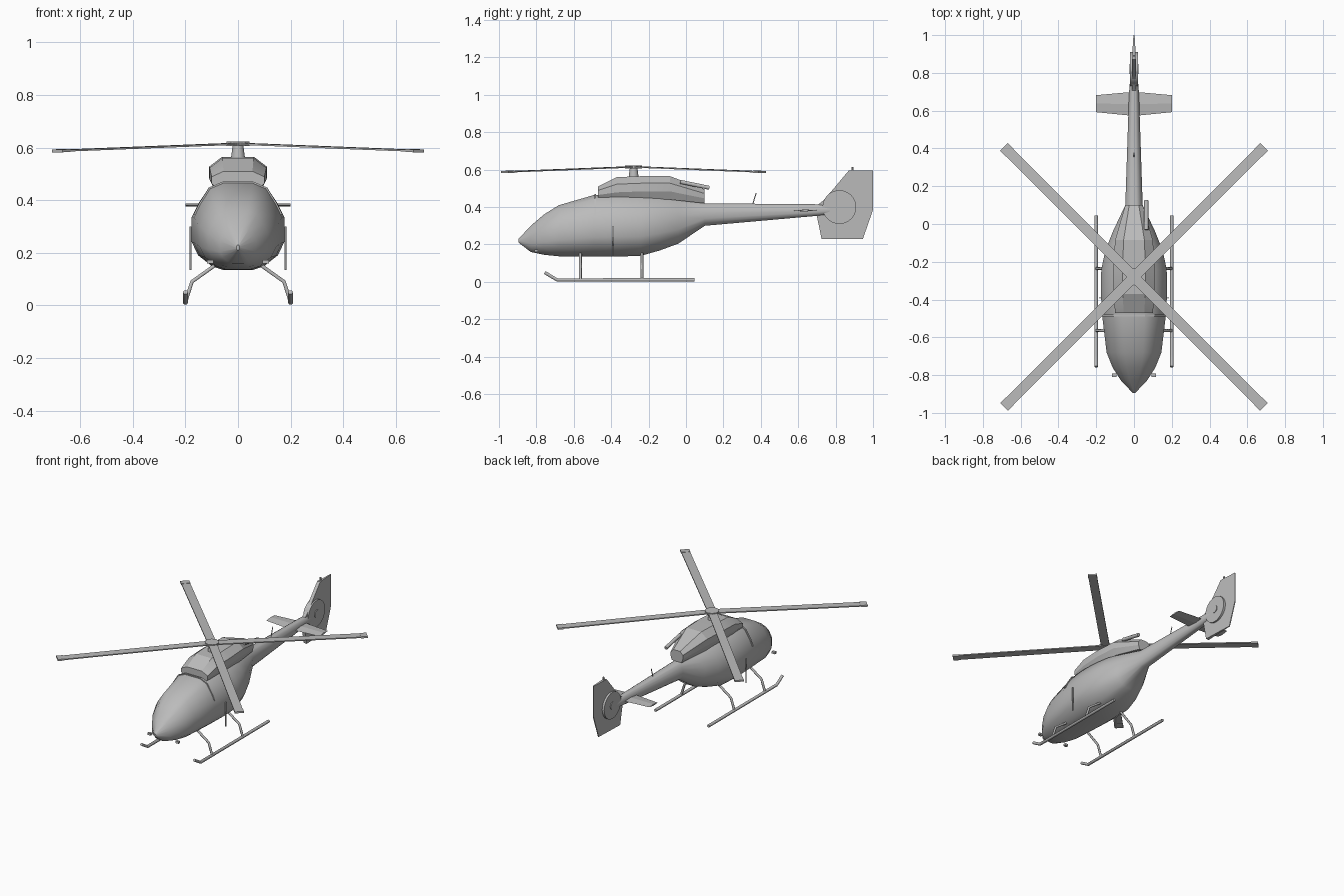
import bpy, bmesh, math
from mathutils import Matrix

cube = bpy.data.objects.get("Cube")
if cube:
    bpy.data.objects.remove(cube, do_unlink=True)

grey = bpy.data.materials.new("plain grey")
grey.use_nodes = True
grey.diffuse_color = (0.5, 0.5, 0.5, 1)
grey.node_tree.nodes["Principled BSDF"].inputs["Base Color"].default_value = (0.5, 0.5, 0.5, 1)


def finish(name, bm, smooth=None):
    bmesh.ops.recalc_face_normals(bm, faces=bm.faces[:])
    mesh = bpy.data.meshes.new(name)
    bm.to_mesh(mesh)
    bm.free()
    mesh.materials.append(grey)
    obj = bpy.data.objects.new(name, mesh)
    bpy.context.collection.objects.link(obj)
    if smooth:
        bpy.ops.object.select_all(action='DESELECT')
        obj.select_set(True)
        bpy.context.view_layer.objects.active = obj
        bpy.ops.object.shade_smooth_by_angle(angle=math.radians(smooth))
    return obj


def skin(rings):
    """Bridge a list of equal point rings and cap both ends."""
    bm = bmesh.new()
    loops = [[bm.verts.new(p) for p in ring] for ring in rings]
    for a, b in zip(loops, loops[1:]):
        for i in range(len(a)):
            j = (i + 1) % len(a)
            bm.faces.new((a[i], a[j], b[j], b[i]))
    bm.faces.new(loops[0])
    bm.faces.new(loops[-1])
    return bm


def section(half, y, width, low, high, grow=1.0):
    """Mirror a unit half profile into a full ring at y."""
    full = half + [(-x, z) for x, z in reversed(half)]
    mid, tall = (low + high) / 2, (high - low) / 2
    return [(x * width * grow, y, mid + z * tall * grow) for x, z in full]


def box(name, centre, size):
    bm = bmesh.new()
    bmesh.ops.create_cube(bm, size=1, matrix=Matrix.Translation(centre) @ Matrix.Diagonal((*size, 1)))
    return finish(name, bm)


def cylinder(name, centre, radius, depth, sides, axis='Z', top=None):
    turn = Matrix.Rotation(math.pi / 2, 4, 'Y') if axis == 'X' else Matrix()
    bm = bmesh.new()
    bmesh.ops.create_cone(bm, cap_ends=True, segments=sides, radius1=radius,
                          radius2=radius if top is None else top, depth=depth,
                          matrix=Matrix.Translation(centre) @ turn)
    return finish(name, bm, 35)


def tube(name, points, radius):
    curve = bpy.data.curves.new(name, 'CURVE')
    curve.dimensions = '3D'
    curve.bevel_depth = radius
    curve.bevel_resolution = 1
    curve.use_fill_caps = True
    line = curve.splines.new('POLY')
    line.points.add(len(points) - 1)
    for p, co in zip(line.points, points):
        p.co = (*co, 1)
    curve.materials.append(grey)
    obj = bpy.data.objects.new(name, curve)
    bpy.context.collection.objects.link(obj)


# Fuselage and tail boom in one skin
hull = [(.33, 1), (.63, .87), (.86, .5), (1, .2), (1, -.37), (.86, -.67), (.56, -.92), (.33, -1)]
stations = [(-.895, .006, .21, .23), (-.83, .068, .16, .3), (-.76, .113, .145, .36),
            (-.68, .145, .137, .41), (-.49, .168, .135, .465), (-.36, .176, .135, .47),
            (-.24, .173, .14, .465), (-.14, .152, .168, .46), (-.04, .112, .205, .445),
            (.1, .046, .3, .42), (.7, .026, .353, .415), (.83, .015, .368, .405)]
finish("fuselage", skin([section(hull, *s) for s in stations]), 40)

# Raised strip behind the windscreen
bm = skin([section(hull, y, .169, .135, .466, 1.03) for y in (-.49, -.48)])
bmesh.ops.bisect_plane(bm, geom=bm.verts[:] + bm.edges[:] + bm.faces[:],
                       plane_co=(0, 0, .345), plane_no=(0, 0, -1), clear_outer=True)
finish("windscreen_strip", bm)

# Engine cowling on the roof
hood = [(.55, 1), (1, .4), (1, -.3), (.8, -1)]
cowl = [(-.47, .1, .44, .51), (-.37, .108, .435, .56), (-.24, .11, .44, .565),
        (-.085, .1, .44, .565), (.1, .046, .42, .495)]
finish("engine_cowling", skin([section(hood, *s) for s in cowl]), 20)
tube("exhaust_pipe", [(.065, -.03, .535), (.065, .125, .503)], .012)

# Rotor mast, hub and four drooping blades
cylinder("rotor_mast", (0, -.28, .58), .028, .06, 12, top=.02)
cylinder("rotor_hub", (0, -.28, .615), .045, .016, 10)


def slab(start, end, width, thick):
    rings = []
    for r in (start, end):
        z = .615 - .028 * r
        rings.append([(r, s * width / 2, z + t * thick / 2)
                      for s, t in ((-1, -1), (1, -1), (1, 1), (-1, 1))])
    return skin(rings)


for i in range(4):
    for name, bm in (("rotor_blade", slab(.02, .972, .055, .007)),
                     ("blade_tip", slab(.93, .973, .057, .011))):
        blade = finish(f"{name}_{i + 1}", bm)
        blade.location = (0, -.28, 0)
        blade.rotation_euler = (0, 0, math.radians(45 + 90 * i))

# Tail fin, thinning toward the trailing edge
outline = [(.87, .595), (1, .595), (1, .385), (.945, .228), (.725, .228), (.69, .4), (.74, .44)]
finish("tail_fin", skin([[(s * (.003 if y > .93 else .011), y, z) for y, z in outline]
                         for s in (-1, 1)]))
cylinder("tail_fan_shroud", (0, .82, .4), .09, .04, 32, 'X')
cylinder("tail_fan_hub", (0, .82, .4), .026, .048, 16, 'X')
cylinder("fin_lamp", (0, .89, .604), .006, .022, 8)

# Tapered stabilizer across the boom
finish("stabilizer", skin([[(x, front, .38), (x, (front + back) / 2, .387),
                            (x, back, .383), (x, (front + back) / 2, .376)]
                           for x, front, back in ((-.2, .592, .682), (0, .572, .7), (.2, .592, .682))]))
tube("boom_antenna", [(0, .355, .41), (0, .375, .475)], .003)

# Landing gear, side rods and nose sensors on both sides
for side, s in (("left", 1), ("right", -1)):
    tube(f"{side}_skid", [(s * .2, .045, .011), (s * .2, -.69, .011), (s * .2, -.755, .05)], .01)
    for place, y in (("front", -.565), ("rear", -.235)):
        tube(f"{side}_{place}_strut", [(s * .2, y, .012), (s * .175, y, .09), (s * .07, y, .165)], .008)
    tube(f"{side}_side_rod", [(s * .18, -.39, .135), (s * .18, -.39, .3)], .004)
    box(f"{side}_nose_sensor", (s * .105, -.8, .166), (.024, .018, .014))
